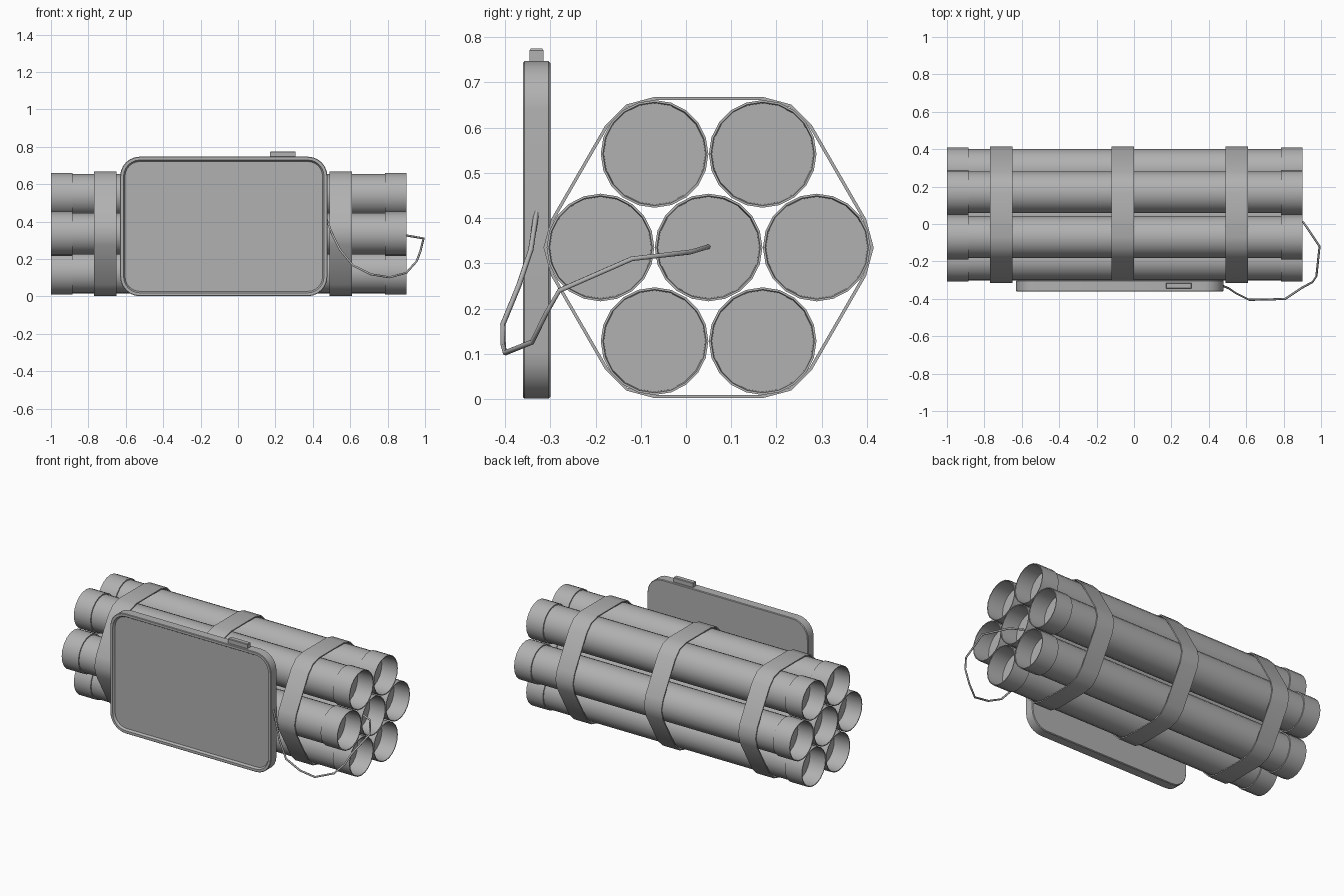
import bpy, bmesh
from math import sin, cos, pi, radians
from mathutils import Vector

if "Cube" in bpy.data.objects:
    bpy.data.objects.remove(bpy.data.objects["Cube"])

grey = bpy.data.materials.new("dark_grey")
grey.diffuse_color = (0.44, 0.44, 0.44, 1)
grey.use_nodes = True
grey.node_tree.nodes["Principled BSDF"].inputs["Base Color"].default_value = grey.diffuse_color


def finish(name, bm, angle=35):
    bmesh.ops.remove_doubles(bm, verts=bm.verts, dist=1e-5)
    bmesh.ops.recalc_face_normals(bm, faces=bm.faces)
    me = bpy.data.meshes.new(name)
    bm.to_mesh(me)
    bm.free()
    me.materials.append(grey)
    me.shade_smooth()
    me.set_sharp_from_angle(angle=radians(angle))
    ob = bpy.data.objects.new(name, me)
    bpy.context.collection.objects.link(ob)
    return ob


def loft(name, rings, caps=True, closed=False, angle=35):
    """Skin a list of equal-length closed rings of points."""
    bm = bmesh.new()
    vr = [[bm.verts.new(p) for p in r] for r in rings]
    pairs = list(zip(vr, vr[1:])) + ([(vr[-1], vr[0])] if closed else [])
    for a, b in pairs:
        for i in range(len(a)):
            j = (i + 1) % len(a)
            bm.faces.new((a[i], a[j], b[j], b[i]))
    if caps:
        bm.faces.new(vr[0])
        bm.faces.new(vr[-1])
    return finish(name, bm, angle)


CY, CZ, PITCH = 0.05, 0.335, 0.239
corners = [(CY + PITCH * cos(k * pi / 3), CZ + PITCH * sin(k * pi / 3)) for k in range(6)]

# Seven tubes with raised collars and recessed end caps
half = [(0.845, 0.112), (0.95, 0.114), (0.95, 0.119), (0.835, 0.119), (0.835, 0.112)]
profile = [(-x, r) for x, r in half] + half[::-1]
for n, (y, z) in enumerate([(CY, CZ)] + corners):
    rings = [[(x - 0.05, y + r * cos(2 * pi * i / 20), z + r * sin(2 * pi * i / 20))
              for i in range(20)] for x, r in profile]
    loft(f"tube_{n + 1}", rings)


# Three straps wrapped round the bundle
def strap_ring(x, r):
    return [(x, y + r * cos(k * pi / 3 + radians(a)), z + r * sin(k * pi / 3 + radians(a)))
            for k, (y, z) in enumerate(corners) for a in (-30, 0, 30)]


for n, x in enumerate((-0.71, -0.06, 0.55)):
    rings = [strap_ring(x + dx, r) for dx, r in
             ((-0.06, 0.119), (-0.06, 0.126), (0.06, 0.126), (0.06, 0.119))]
    loft(f"strap_{n + 1}", rings, caps=False, closed=True)


# Flat handset with a recessed screen
def rounded(y, inset, cx=-0.076, cz=0.374, hx=0.554, hz=0.373, rad=0.105, seg=6):
    r = rad - inset
    pts = []
    for k, (sx, sz) in enumerate(((1, 1), (-1, 1), (-1, -1), (1, -1))):
        for i in range(seg + 1):
            a = (k + i / seg) * pi / 2
            pts.append((cx + sx * (hx - rad) + r * cos(a), y, cz + sz * (hz - rad) + r * sin(a)))
    return pts


loft("handset", [rounded(y, i) for y, i in
                 ((-0.300, 0.004), (-0.304, 0), (-0.357, 0), (-0.360, 0.003),
                  (-0.360, 0.018), (-0.347, 0.026))])

# Button on the top edge
loft("side_button", [[(x, y, z) for x, y in
                      ((0.172 + i, -0.346 + i), (0.308 - i, -0.346 + i),
                       (0.308 - i, -0.315 - i), (0.172 + i, -0.315 - i))]
                     for z, i in ((0.735, 0), (0.771, 0), (0.775, 0.003))])

# Wire from the handset to the middle tube
path = [(0.46, -0.325, 0.45), (0.505, -0.343, 0.33), (0.545, -0.37, 0.25),
        (0.615, -0.405, 0.165), (0.71, -0.404, 0.118), (0.81, -0.40, 0.102),
        (0.90, -0.34, 0.126), (0.955, -0.31, 0.188), (0.975, -0.28, 0.24),
        (0.992, -0.12, 0.31), (0.905, 0.01, 0.325), (0.79, 0.05, 0.337)]
pts = [Vector(p) for p in path]
rings, side = [], Vector((0, 1, 0))
for i, p in enumerate(pts):
    t = (pts[min(i + 1, len(pts) - 1)] - pts[max(i - 1, 0)]).normalized()
    side = (side - t * side.dot(t)).normalized()
    up = t.cross(side)
    rings.append([p + 0.0058 * (side * cos(k * pi / 3) + up * sin(k * pi / 3)) for k in range(6)])
loft("wire", rings, angle=65)
